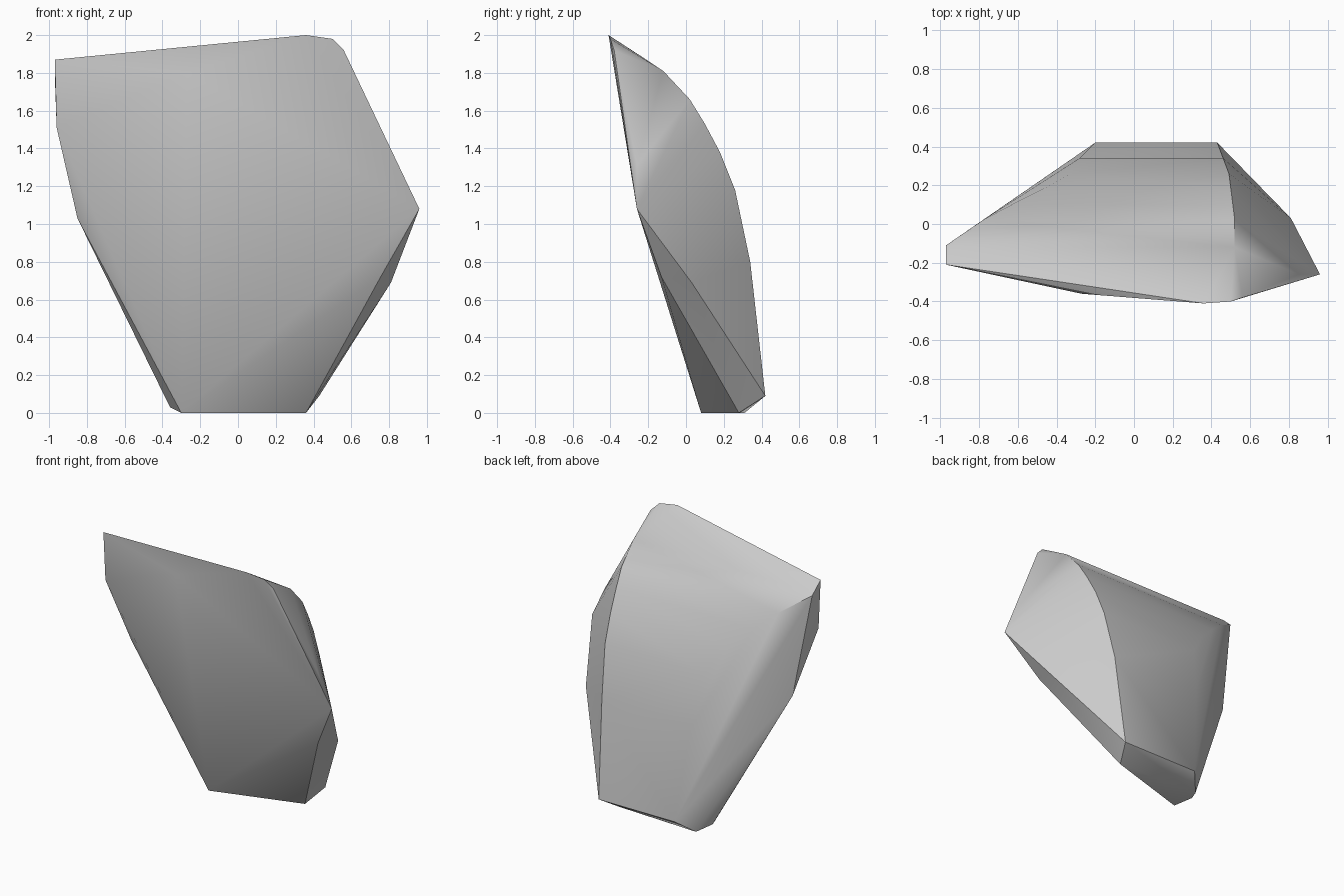
import bpy
import bmesh
import math

default_cube = bpy.data.objects.get("Cube")
if default_cube:
    bpy.data.objects.remove(default_cube, do_unlink=True)


def make_material(name, colour):
    material = bpy.data.materials.new(name)
    material.use_nodes = True
    material.diffuse_color = colour
    shader = material.node_tree.nodes["Principled BSDF"]
    shader.inputs["Base Color"].default_value = colour
    shader.inputs["Roughness"].default_value = 0.9
    return material


def make_boulder(name, corners, material):
    """Wrap the corner points in a faceted convex stone."""
    bm = bmesh.new()
    for corner in corners:
        bm.verts.new(corner)
    hull = bmesh.ops.convex_hull(bm, input=bm.verts)
    unused = {item for item in hull["geom_interior"] + hull["geom_unused"]
              if isinstance(item, bmesh.types.BMVert)}
    bmesh.ops.delete(bm, geom=list(unused), context="VERTS")
    bmesh.ops.dissolve_limit(bm, angle_limit=math.radians(1),
                             verts=bm.verts, edges=bm.edges)
    bmesh.ops.recalc_face_normals(bm, faces=bm.faces)
    mesh = bpy.data.meshes.new(name)
    bm.to_mesh(mesh)
    bm.free()
    mesh.materials.append(material)
    boulder = bpy.data.objects.new(name, mesh)
    bpy.context.collection.objects.link(boulder)
    return boulder


# Curved back: each row is depth, height, left end and right end
back_rows = [
    (.42, .09, -.2, .43),
    (.34, .8, -.28, .46),
    (.26, 1.18, -.33, .49),
    (.18, 1.38, -.47, .5),
    (.1, 1.53, -.63, .51),
    (.02, 1.66, -.78, .52),
    (-.12, 1.81, -.92, .52),
]
back_corners = [(x, depth, height)
                for depth, height, left, right in back_rows
                for x in (left, right)]

# Leaning top edge with its rounded end
top_corners = [(-.97, -.21, 1.87), (-.97, -.11, 1.79),
               (.36, -.41, 2), (.5, -.4, 1.98), (.56, -.38, 1.92)]

# Broad front with the chamfer under the top edge
front_corners = [(-.27, -.36, 1.8), (-.96, -.2, 1.51), (-.85, -.05, 1.03)]

# Pointed side
side_corners = [(.85, -.26, 1.31), (.96, -.26, 1.08),
                (.81, .03, .69), (.755, -.13, .72)]

# Small foot the stone stands on
foot_corners = [(-.3, .08, 0), (-.3, .31, 0), (-.36, .2, .03), (.36, .28, 0)]

stone_grey = make_material("stone grey", (.6, .6, .6, 1))
boulder = make_boulder(
    "boulder",
    back_corners + top_corners + front_corners + side_corners + foot_corners,
    stone_grey)

# Soften the shallow folds and keep the strong ridges crisp
bpy.ops.object.select_all(action="DESELECT")
boulder.select_set(True)
bpy.context.view_layer.objects.active = boulder
bpy.ops.object.shade_smooth_by_angle(angle=math.radians(35))
